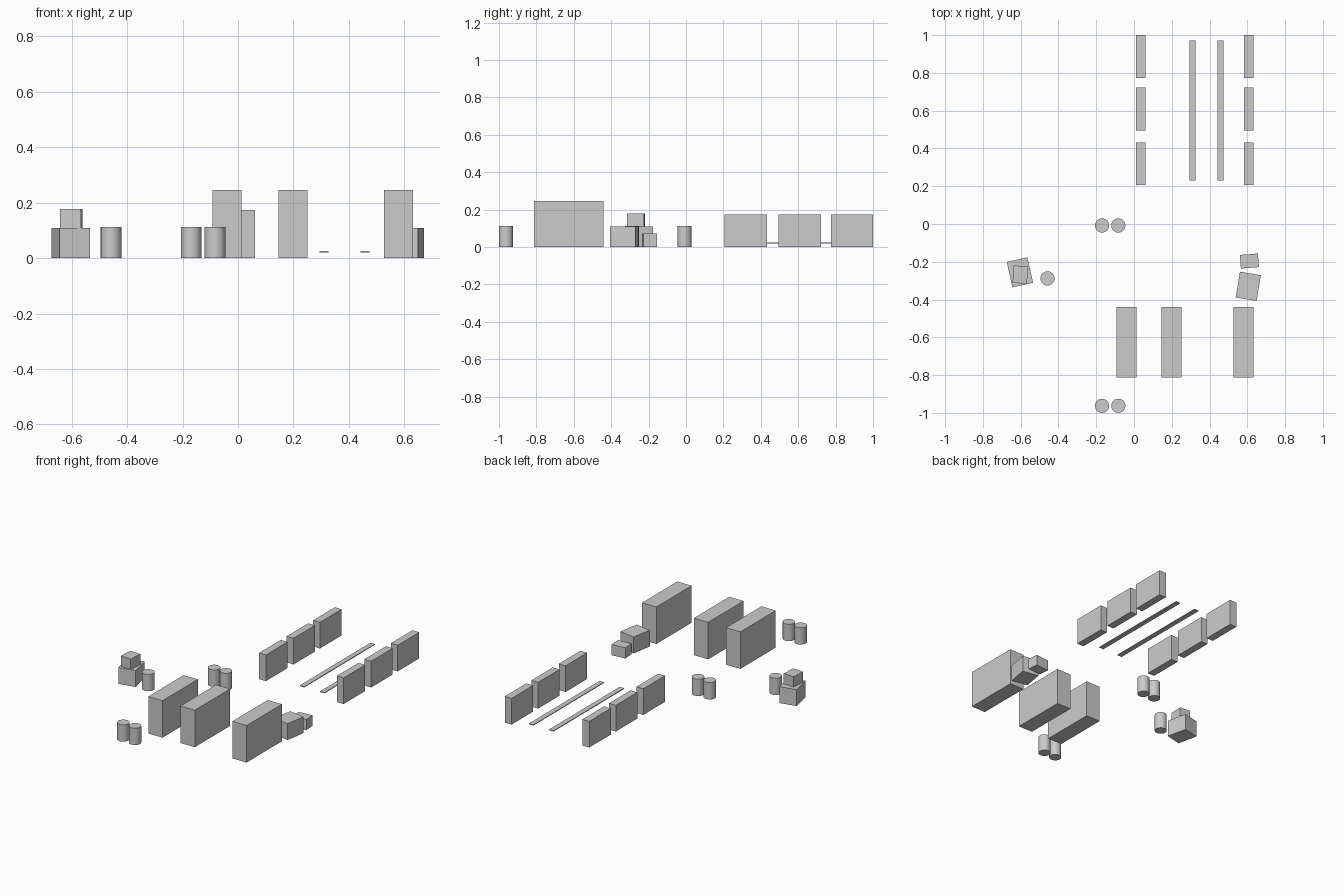
import bpy
from math import radians

if "Cube" in bpy.data.objects:
    bpy.data.objects.remove(bpy.data.objects["Cube"])


def box(name, center, size, z0=0.0, turn=0.0):
    """Box given by plan centre, (width, depth, height), base height and turn in degrees."""
    bpy.ops.mesh.primitive_cube_add(
        size=1, location=(center[0], center[1], z0 + size[2] / 2))
    ob = bpy.context.object
    ob.name = name
    ob.scale = size
    bpy.ops.object.transform_apply(location=False, rotation=False, scale=True)
    ob.rotation_euler.z = radians(turn)
    return ob


def barrel(name, x, y, radius=0.0375, height=0.112):
    bpy.ops.mesh.primitive_cylinder_add(
        vertices=24, radius=radius, depth=height, location=(x, y, height / 2))
    bpy.context.object.name = name
    bpy.ops.object.shade_smooth_by_angle(angle=radians(40))


# Tall storage racks along the front
for i, x in enumerate((-0.039, 0.198, 0.579)):
    box(f"storage_rack_{i + 1}", (x, -0.626), (0.105, 0.371, 0.246))

# Two rows of low barrier walls at the back
for side, x in (("left", 0.036), ("right", 0.607)):
    for i, y in enumerate((0.3195, 0.6085, 0.887)):
        box(f"barrier_wall_{side}_{i + 1}", (x, y), (0.050, 0.226, 0.174))

# Thin floor stripes floating between the barrier walls
for side, x in (("left", 0.310), ("right", 0.458)):
    box(f"lane_stripe_{side}", (x, 0.601), (0.033, 0.742, 0.005), z0=0.020)

# Barrels: two pairs and a single one
for pair, y in (("front", -0.9625), ("middle", -0.008)):
    for side, x in (("left", -0.169), ("right", -0.083)):
        barrel(f"barrel_{pair}_{side}", x, y)
barrel("barrel_single", -0.458, -0.288)

# Stacked crates on the left
box("crate_left_lower", (-0.604, -0.256), (0.112, 0.138, 0.109), turn=12.5)
box("crate_left_upper", (-0.602, -0.268), (0.076, 0.092, 0.069), z0=0.109, turn=-4)

# Crates side by side on the right
box("crate_right_large", (0.605, -0.330), (0.112, 0.138, 0.109), turn=-9.5)
box("crate_right_small", (0.611, -0.196), (0.096, 0.072, 0.071), turn=4.5)
